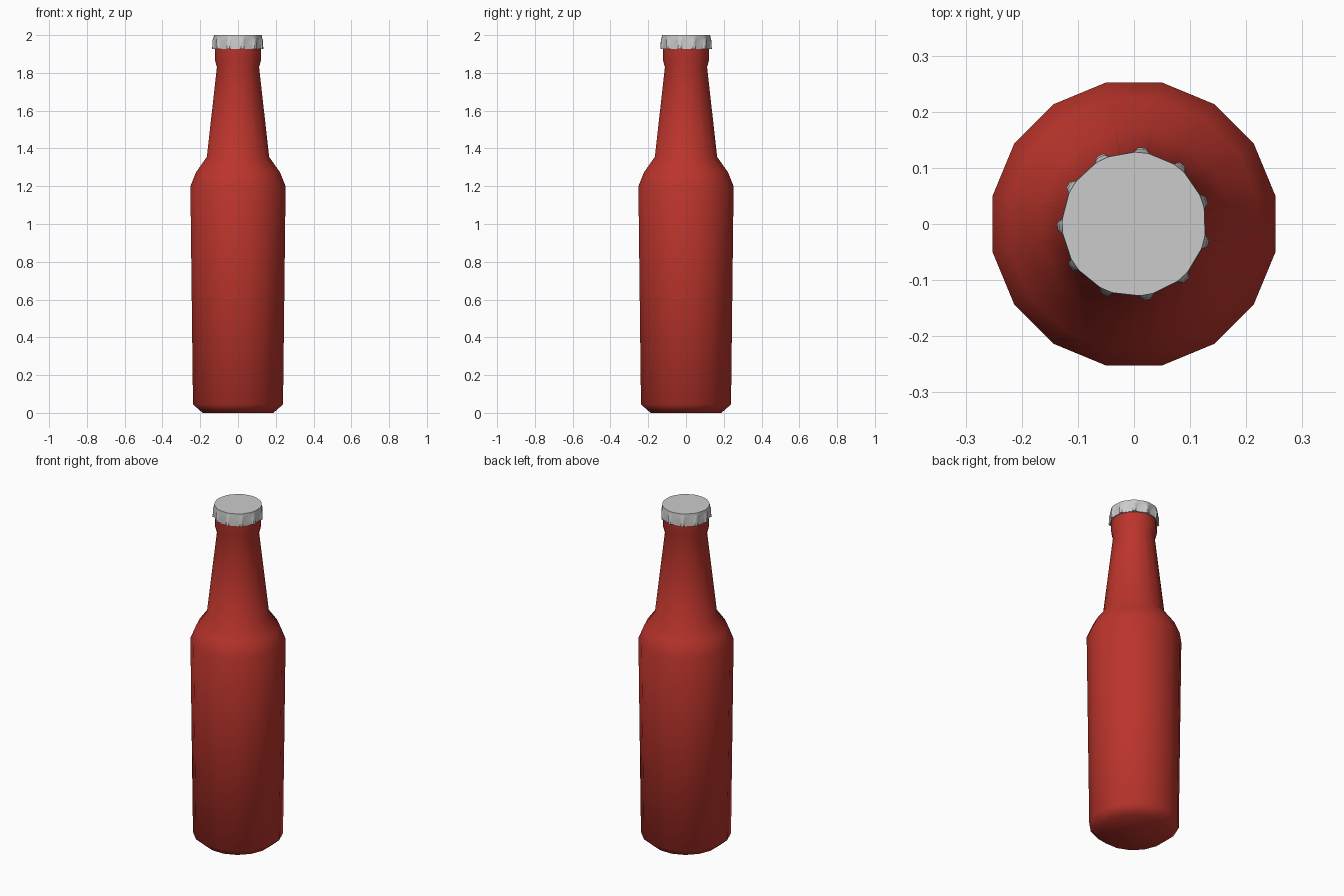
import bpy, bmesh, math

if "Cube" in bpy.data.objects:
    bpy.data.objects.remove(bpy.data.objects["Cube"])


def loft(name, rings, angle):
    """Skin a stack of point rings, close both ends, smooth by angle."""
    bm = bmesh.new()
    loops = [[bm.verts.new(p) for p in ring] for ring in rings]
    n = len(loops[0])
    for a, b in zip(loops, loops[1:]):
        for i in range(n):
            j = (i + 1) % n
            bm.faces.new((a[i], a[j], b[j], b[i]))
    bm.faces.new(loops[0][::-1])
    bm.faces.new(loops[-1])
    bmesh.ops.recalc_face_normals(bm, faces=bm.faces)
    mesh = bpy.data.meshes.new(name)
    bm.to_mesh(mesh)
    bm.free()
    obj = bpy.data.objects.new(name, mesh)
    bpy.context.collection.objects.link(obj)
    bpy.ops.object.select_all(action='DESELECT')
    obj.select_set(True)
    bpy.context.view_layer.objects.active = obj
    bpy.ops.object.shade_smooth_by_angle(angle=math.radians(angle))
    return obj


def point(r, deg, z):
    a = math.radians(deg)
    return (r * math.cos(a), r * math.sin(a), z)


# Bottle: 16-sided lathe of (radius, height)
profile = [(0.191, 0.0), (0.243, 0.045), (0.257, 1.2), (0.226, 1.275),
           (0.168, 1.355), (0.114, 1.83), (0.124, 1.868), (0.124, 1.975)]
bottle = loft("bottle", [[point(r, 11.25 + 22.5 * i, z) for i in range(16)]
                         for r, z in profile], 70)
red = bpy.data.materials.new("red_glass")
red.diffuse_color = (0.5, 0.035, 0.025, 1)
red.use_nodes = True
red.node_tree.nodes["Principled BSDF"].inputs["Base Color"].default_value = red.diffuse_color
bottle.data.materials.append(red)


# Crown cap: 11 raised flutes fading into a plain top edge
def cap_ring(base, ridge, z):
    ring = []
    for k in range(11):
        mid = 18.2 + k * 360 / 11
        for off, r in ((-6, base), (-3, ridge), (3, ridge), (6, base)):
            ring.append(point(r, mid + off, z))
    return ring


loft("crown_cap", [cap_ring(0.129, 0.137, 1.927),
                   cap_ring(0.129, 0.134, 1.975),
                   cap_ring(0.129, 0.129, 1.985),
                   cap_ring(0.128, 0.128, 2.0)], 30)
